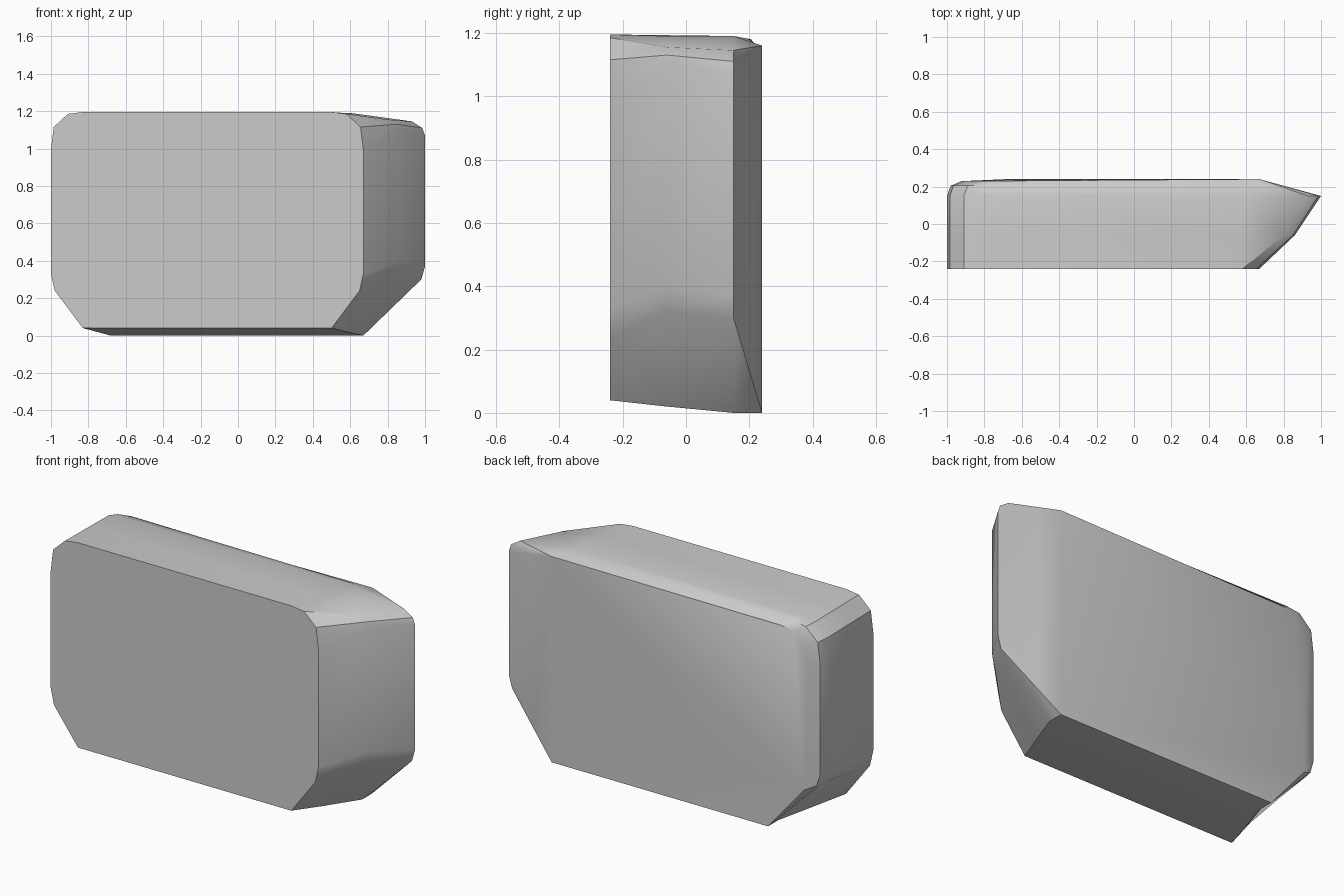
import bpy, bmesh, math

if "Cube" in bpy.data.objects:
    bpy.data.objects.remove(bpy.data.objects["Cube"])

grey = bpy.data.materials.new("plain_grey")
grey.use_nodes = True
colour = (0.6, 0.6, 0.6, 1)
grey.diffuse_color = colour
grey.node_tree.nodes["Principled BSDF"].inputs["Base Color"].default_value = colour


def side(edge, s, foot, low, high, top, foot_z, inset=(0, 0.015, 0.09, 0.17), drop=(0.2, 0.08, 0.01, 0)):
    """Half outline from the foot up to the top; s points outward along x."""
    pts = [(foot, foot_z), (edge - s * 0.02, low), (edge, high)]
    return pts + [(edge - s * i, top - d) for i, d in zip(inset, drop)]


def lerp(a, b, t):
    return [(p[0] + (q[0] - p[0]) * t, p[1] + (q[1] - p[1]) * t) for p, q in zip(a, b)]


# Right ends: square front, flared middle, pointed rim, collapsed back edge
r_front = side(0.67, 1, 0.50, 0.24, 0.33, 1.195, 0.04)
r_mid = side(0.86, 1, 0.58, 0.32, 0.40, 1.19, 0.02,
             (0, 0.01, 0.06, 0.29), (0.08, 0.06, 0.035, 0))
r_rim = side(1.0, 1, 0.67, 0.30, 0.37, 1.19, 0.0,
             (0, 0.015, 0.07, 0.40), (0.12, 0.08, 0.045, 0))
r_back = [(0.67, 0.0)] * 3 + [(0.67, 1.16)] * 4

# Left ends: straight side with a rounded rear edge
l_front = side(-1.0, -1, -0.83, 0.24, 0.33, 1.195, 0.04)
l_rim = side(-1.0, -1, -0.68, 0.30, 0.37, 1.19, 0.0)
l_round = side(-0.98, -1, -0.68, 0.29, 0.36, 1.18, 0.0)
l_back = side(-0.92, -1, -0.68, 0.26, 0.33, 1.15, 0.0)

rings = [
    (-0.24, l_front, r_front),
    (-0.06, lerp(l_front, l_rim, 0.46), r_mid),
    (0.15, l_rim, r_rim),
    (0.205, l_round, lerp(r_rim, r_back, 0.61)),
    (0.24, l_back, r_back),
]

# Loft the body through the outlines
bm = bmesh.new()
loops = []
for y, left, right in rings:
    loops.append([bm.verts.new((x, y - (0.01 if y > 0.23 and x < -0.7 else 0), z))
                  for x, z in right + left[::-1]])
for a, b in zip(loops, loops[1:]):
    for i in range(len(a)):
        j = (i + 1) % len(a)
        bm.faces.new((a[i], a[j], b[j], b[i]))
bm.faces.new(loops[0])
bm.faces.new(loops[-1])
bmesh.ops.remove_doubles(bm, verts=bm.verts, dist=0.0005)
bmesh.ops.recalc_face_normals(bm, faces=bm.faces)

mesh = bpy.data.meshes.new("body")
bm.to_mesh(mesh)
bm.free()
mesh.materials.append(grey)
body = bpy.data.objects.new("body", mesh)
bpy.context.collection.objects.link(body)
bpy.context.view_layer.objects.active = body
body.select_set(True)
bpy.ops.object.shade_smooth_by_angle(angle=math.radians(30))
